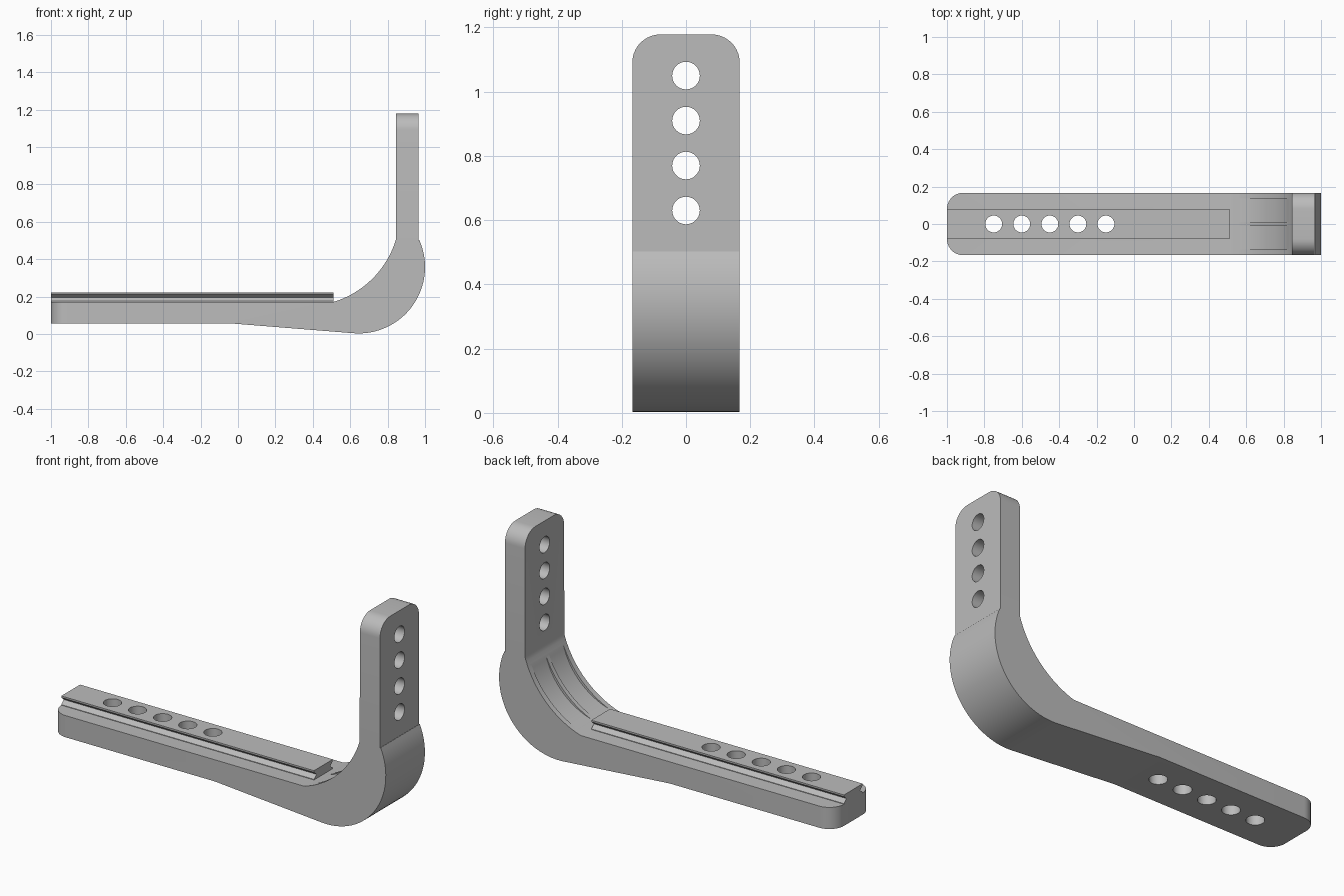
import bpy, bmesh
from math import sin, cos, radians, pi

cube = bpy.data.objects.get("Cube")
if cube:
    bpy.data.objects.remove(cube, do_unlink=True)

metal = bpy.data.materials.new("light_grey_metal")
metal.use_nodes = True
GREY = (0.5, 0.5, 0.5, 1)
metal.diffuse_color = GREY
metal.node_tree.nodes["Principled BSDF"].inputs["Base Color"].default_value = GREY

HALF_W = 0.167
BAR_TOP = 0.172


def arc(cx, cz, r, start, end, n):
    """Points on a circle, angles in degrees."""
    angles = [radians(start + (end - start) * i / n) for i in range(n + 1)]
    return [(cx + r * cos(a), cz + r * sin(a)) for a in angles]


def prism(name, points, offset, round_edge=None, radius=0.0):
    """Extrude a polygon of 3D points and optionally round chosen edges."""
    bm = bmesh.new()
    face = bm.faces.new([bm.verts.new(p) for p in points])
    out = bmesh.ops.extrude_face_region(bm, geom=[face])
    moved = [g for g in out["geom"] if isinstance(g, bmesh.types.BMVert)]
    bmesh.ops.translate(bm, verts=moved, vec=offset)
    bmesh.ops.recalc_face_normals(bm, faces=bm.faces)
    if round_edge:
        edges = [e for e in bm.edges if round_edge(e)]
        bmesh.ops.bevel(bm, geom=edges, offset=radius, segments=10,
                        profile=0.5, affect='EDGES')
    mesh = bpy.data.meshes.new(name)
    bm.to_mesh(mesh)
    bm.free()
    mesh.materials.append(metal)
    obj = bpy.data.objects.new(name, mesh)
    bpy.context.collection.objects.link(obj)
    return obj


def cut(target, cutters):
    """Subtract every cutter from the target and bake the result."""
    bpy.context.view_layer.objects.active = target
    for c in cutters:
        mod = target.modifiers.new("cut", 'BOOLEAN')
        mod.operation = 'DIFFERENCE'
        mod.solver = 'EXACT'
        mod.object = c
        bpy.ops.object.modifier_apply(modifier=mod.name)


# L-shaped bracket: side profile extruded across the width
profile = [(-1, 0.055), (-0.02, 0.055)]
profile += arc(0.645, 0.358, 0.355, -95, 24, 32)
profile += [(0.965, 0.5), (0.965, 1.178), (0.845, 1.178)]
profile += arc(0.366, 0.65, 0.5, -17, -73, 24)
profile += [(-1, BAR_TOP)]


def is_tip_corner(e):
    a, b = (v.co for v in e.verts)
    if abs(a.y - b.y) > 1e-4:
        return False
    return (a.x < -0.99 and b.x < -0.99) or (a.z > 1.17 and b.z > 1.17)


bracket = prism("bracket_body", [(x, -HALF_W, z) for x, z in profile],
                (0, 2 * HALF_W, 0), is_tip_corner, 0.087)

# Raised rail with a V groove along each side
side = [(0.08, BAR_TOP - 0.004), (0.08, BAR_TOP + 0.003), (0.058, 0.194),
        (0.08, 0.213), (0.08, 0.222)]
rail_section = side + [(-y, z) for y, z in reversed(side)]
rail = prism("top_rail", [(-1, y, z) for y, z in rail_section], (1.51, 0, 0))

# Cutters: bar holes, upright holes and two shallow channels in the bend
bar_holes = [prism("bar_hole_cutter",
                   [(x, y, -0.2) for x, y in arc(-0.75 + 0.15 * i, 0, 0.045, 0, 350, 35)],
                   (0, 0, 0.7)) for i in range(5)]
upright_holes = [prism("upright_hole_cutter",
                       [(0.7, y, z) for y, z in arc(0, 0.63 + 0.14 * i, 0.043, 0, 350, 35)],
                       (0.5, 0, 0)) for i in range(4)]
channels = [prism("channel_cutter",
                  [(x, y, z) for x, z in arc(0.454, 0.562, 0.388, 0, 357, 119)],
                  (0, 0.125, 0)) for y in (0.012, -0.137)]

cut(bracket, bar_holes + upright_holes + channels)
cut(rail, bar_holes)
for c in bar_holes + upright_holes + channels:
    bpy.data.objects.remove(c, do_unlink=True)

# Smooth the curves, keep hard edges
bpy.ops.object.select_all(action='DESELECT')
for obj in (bracket, rail):
    obj.select_set(True)
bpy.context.view_layer.objects.active = bracket
bpy.ops.object.shade_smooth_by_angle(angle=radians(25))
